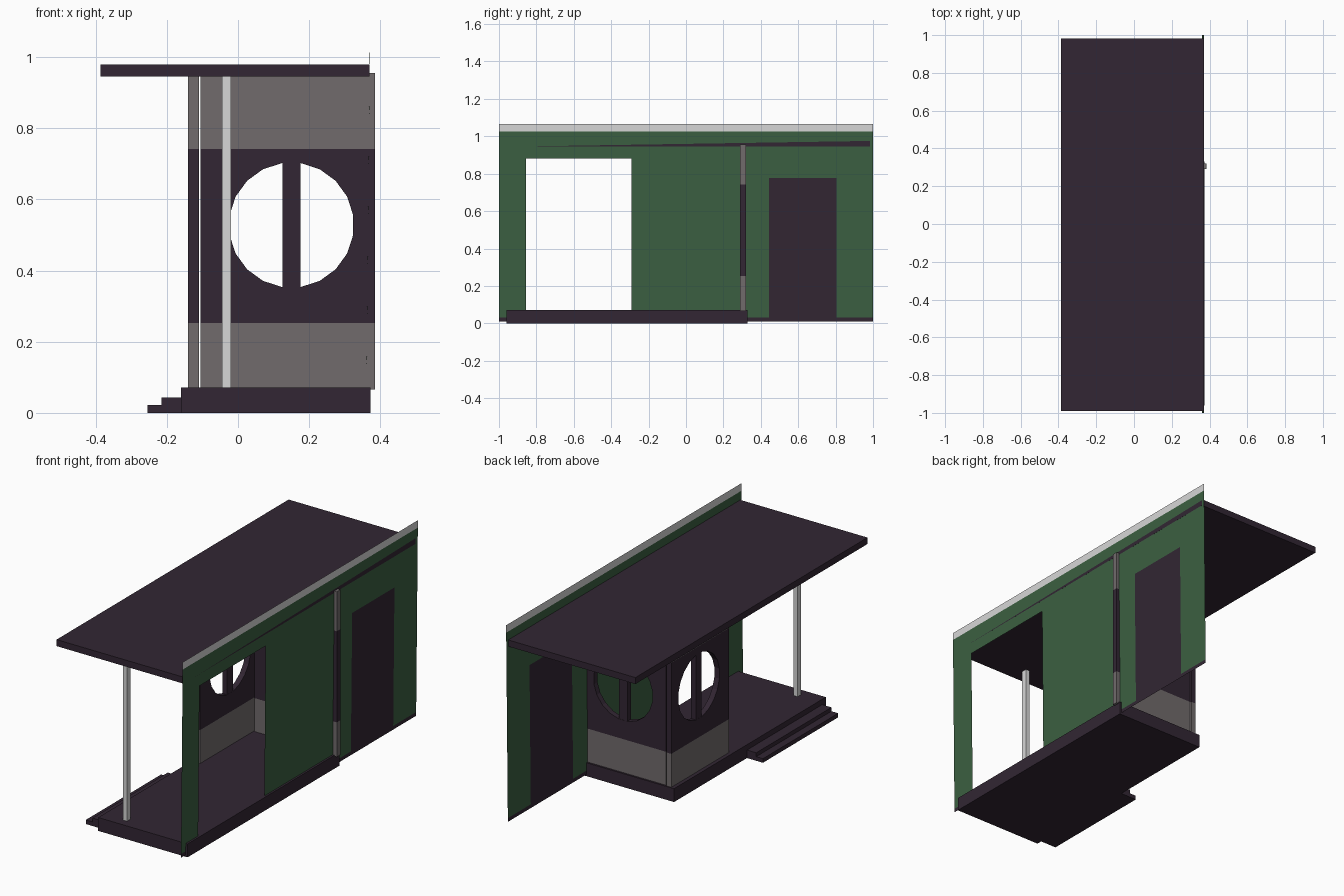
import bpy, bmesh, math
from mathutils import Matrix, Vector

if "Cube" in bpy.data.objects:
    bpy.data.objects.remove(bpy.data.objects["Cube"])

def material(name, rgb):
    m = bpy.data.materials.new(name)
    lin = [((c / 255 + 0.055) / 1.055) ** 2.4 for c in rgb]
    m.diffuse_color = (*lin, 1)
    m.use_nodes = True
    m.node_tree.nodes["Principled BSDF"].inputs["Base Color"].default_value = m.diffuse_color
    return m

DARK = material("dark_plum", (50, 38, 51))
GREEN = material("wall_green", (59, 95, 65))
GREY = material("warm_grey", (113, 107, 108))
LIGHT = material("light_grey", (215, 215, 215))

def add_object(name, bm, mats):
    mesh = bpy.data.meshes.new(name)
    bm.to_mesh(mesh)
    bm.free()
    for m in mats:
        mesh.materials.append(m)
    ob = bpy.data.objects.new(name, mesh)
    bpy.context.collection.objects.link(ob)
    return ob

def box(name, x, y, z, mat):
    bm = bmesh.new()
    bmesh.ops.create_cube(bm, size=1)
    for v in bm.verts:
        v.co = [(a + b) / 2 + c * (b - a) for (a, b), c in zip((x, y, z), v.co)]
    return add_object(name, bm, [mat])

# Base, steps, roof and porch post
box("floor_base", (-0.16, 0.372), (-0.96, 0.33), (0, 0.072), DARK)
box("upper_step", (-0.215, -0.155), (-0.93, -0.29), (0, 0.043), DARK)
box("lower_step", (-0.255, -0.21), (-0.93, -0.29), (0, 0.022), DARK)
box("roof", (-0.387, 0.37), (-0.99, 0.983), (0.945, 0.98), DARK)
box("porch_post", (-0.045, -0.02), (-0.915, -0.885), (0.07, 0.946), LIGHT)

# Long side wall: a thin sheet with an opening, a door and bands
def wall_material(y, z):
    if z > 1.025:
        return 2
    if z < 0.03 or (0.445 < y < 0.805 and z < 0.777):
        return 1
    return 0

ys = [-1, -0.855, -0.292, 0.445, 0.805, 1]
zs = [0.01, 0.03, 0.07, 0.777, 0.882, 1.025, 1.065]
bm = bmesh.new()
# the sheet leans very slightly, so the roof edge shows through as a sliver
grid = [[bm.verts.new((0.37 + 0.01 * (z - 0.945) - 0.00016 * (y + 0.9), y, z))
         for z in zs] for y in ys]
for i in range(len(ys) - 1):
    for j in range(len(zs) - 1):
        if i == 1 and 2 <= j <= 3:
            continue  # opening
        f = bm.faces.new((grid[i][j], grid[i + 1][j], grid[i + 1][j + 1], grid[i][j + 1]))
        c = f.calc_center_median()
        f.material_index = wall_material(c.y, c.z)
add_object("long_side_wall", bm, [GREEN, DARK, LIGHT])

# Room walls: panel with round window, grey above and below a dark band
def window_wall(name, place):
    curve = bpy.data.curves.new(name + "_outline", 'CURVE')
    curve.dimensions = '2D'
    curve.fill_mode = 'BOTH'
    curve.extrude = 0.015
    outer = [(-0.245, 0.066), (0.245, 0.066), (0.245, 0.955), (-0.245, 0.955)]
    angles = [math.radians(9 + 18 * k) for k in range(20)]
    hole = [(0.01 + 0.176 * math.cos(a), 0.528 + 0.176 * math.sin(a)) for a in angles]
    for pts in (outer, hole):
        s = curve.splines.new('POLY')
        s.points.add(len(pts) - 1)
        for p, (u, v) in zip(s.points, pts):
            p.co = (u, v, 0, 1)
        s.use_cyclic_u = True
    tmp = bpy.data.objects.new(name + "_outline", curve)
    bpy.context.collection.objects.link(tmp)
    bpy.context.view_layer.update()
    mesh = bpy.data.meshes.new_from_object(
        tmp.evaluated_get(bpy.context.evaluated_depsgraph_get()))
    bpy.data.objects.remove(tmp)
    bm = bmesh.new()
    bm.from_mesh(mesh)
    bmesh.ops.remove_doubles(bm, verts=bm.verts, dist=1e-5)
    bmesh.ops.transform(bm, matrix=Matrix.Rotation(math.pi / 2, 4, 'X'), verts=bm.verts)
    for h in (0.252, 0.742):
        bmesh.ops.bisect_plane(bm, geom=bm.verts[:] + bm.edges[:] + bm.faces[:],
                               plane_co=Vector((0, 0, h)), plane_no=Vector((0, 0, 1)))
    bmesh.ops.recalc_face_normals(bm, faces=bm.faces)
    for f in bm.faces:
        f.smooth = False
        z = f.calc_center_median().z
        f.material_index = 0 if 0.252 < z < 0.742 else 1
    add_object(name, bm, [DARK, GREY]).matrix_world = place
    # upright bar across the window
    bar = box(name + "_window_bar", (-0.015, 0.035), (-0.014, 0.014), (0.35, 0.706), DARK)
    bar.matrix_world = place

window_wall("room_cross_wall", Matrix.Translation((0.14, 0.305, 0)))
window_wall("room_front_wall",
            Matrix.Translation((-0.125, 0.08, 0)) @ Matrix.Rotation(math.pi / 2, 4, 'Z'))
